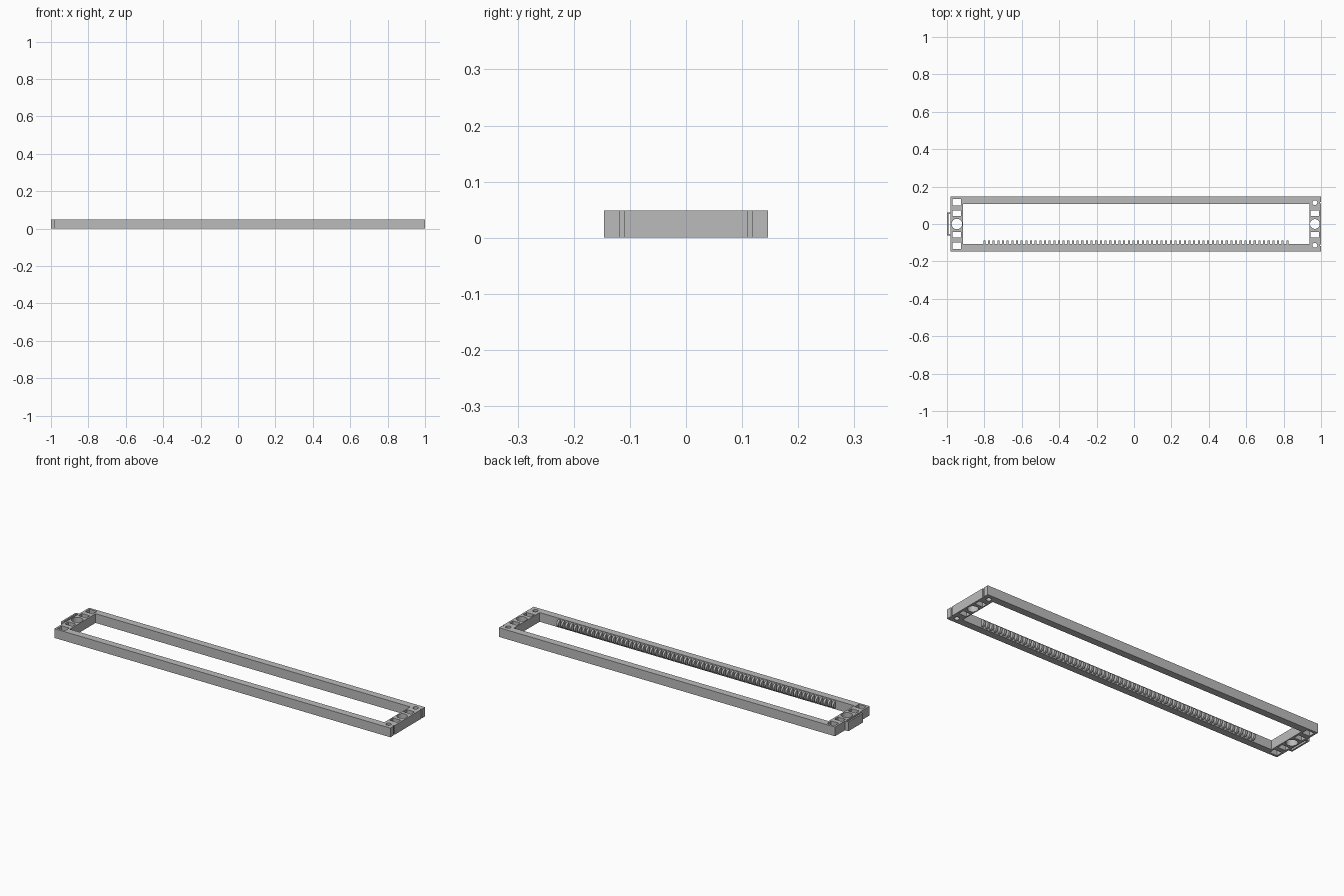
import bpy, bmesh, math

HEIGHT = 0.049
HALF_DEPTH = 0.146     # half of the outer frame in y
INNER_DEPTH = 0.108    # half of the opening in y
LEFT_END, RIGHT_END = 1.0, -0.98

cube = bpy.data.objects.get("Cube")
if cube:
    bpy.data.objects.remove(cube, do_unlink=True)

grey = bpy.data.materials.new("plain grey")
grey.use_nodes = True
grey.diffuse_color = (0.5, 0.5, 0.5, 1)
grey.node_tree.nodes["Principled BSDF"].inputs["Base Color"].default_value = grey.diffuse_color


def rectangle(x0, x1, y0, y1):
    return [(x0, y0), (x1, y0), (x1, y1), (x0, y1)]


def centred(x, y, width, depth):
    return rectangle(x - width / 2, x + width / 2, y - depth / 2, y + depth / 2)


def circle(x, y, radius, sides=32):
    steps = [2 * math.pi * i / sides for i in range(sides)]
    return [(x + radius * math.cos(a), y + radius * math.sin(a)) for a in steps]


def extrude_plate(name, loops):
    """Outer outline first, then holes, raised from the ground to HEIGHT."""
    curve = bpy.data.curves.new(name, "CURVE")
    curve.dimensions = "2D"
    curve.fill_mode = "BOTH"
    curve.extrude = HEIGHT / 2
    for loop in loops:
        spline = curve.splines.new("POLY")
        spline.points.add(len(loop) - 1)
        for point, (x, y) in zip(spline.points, loop):
            point.co = (x, y, HEIGHT / 2, 1)
        spline.use_cyclic_u = True
    obj = bpy.data.objects.new(name, curve)
    bpy.context.collection.objects.link(obj)
    obj.location.z = HEIGHT / 2
    bpy.ops.object.select_all(action="DESELECT")
    obj.select_set(True)
    bpy.context.view_layer.objects.active = obj
    bpy.ops.object.convert(target="MESH")
    obj = bpy.context.object
    bm = bmesh.new()
    bm.from_mesh(obj.data)
    bmesh.ops.remove_doubles(bm, verts=bm.verts, dist=0.0001)
    bmesh.ops.recalc_face_normals(bm, faces=bm.faces)
    # settle the plate exactly on the ground
    low = min(v.co.z for v in bm.verts)
    for v in bm.verts:
        v.co.z -= low
    bm.to_mesh(obj.data)
    bm.free()
    obj.location.z = 0
    obj.data.materials.clear()
    obj.data.materials.append(grey)
    bpy.ops.object.shade_smooth_by_angle(angle=math.radians(30))
    return obj


# Frame outline with two shallow grooves in its left end
outline = [(RIGHT_END, HALF_DEPTH), (RIGHT_END, -HALF_DEPTH), (LEFT_END, -HALF_DEPTH)]
for y in (-0.114, 0.114):
    for edge, x0, x1 in ((-0.004, LEFT_END, LEFT_END - 0.005),
                         (0.004, LEFT_END - 0.005, LEFT_END)):
        outline += [(x0, y + edge), (x1, y + edge)]
outline.append((LEFT_END, HALF_DEPTH))

# Opening and end holes
loops = [outline, rectangle(-0.915, 0.938, -INNER_DEPTH, INNER_DEPTH)]
loops += [circle(-0.947, 0, 0.028), circle(0.967, 0, 0.026)]
for side in (-1, 1):
    loops.append(centred(-0.947, side * 0.116, 0.045, 0.035))
    loops.append(centred(-0.947, side * 0.058, 0.045, 0.03))
    loops.append(centred(0.967, side * 0.058, 0.045, 0.03))
    loops.append(circle(0.967, side * 0.114, 0.013))
extrude_plate("frame", loops)

# Open bracket on the right end
bracket = [(RIGHT_END, -0.062), (-1, -0.062), (-1, 0.062), (RIGHT_END, 0.062),
           (RIGHT_END, 0.054), (-0.991, 0.054), (-0.991, -0.054), (RIGHT_END, -0.054)]
extrude_plate("end_bracket", [bracket])

# Row of rounded fins along the inside of the front rail
FINS, START, STOP, THICK = 66, -0.80, 0.82, 0.011
bm = bmesh.new()
for i in range(FINS):
    x = START + (STOP - START) * i / (FINS - 1)
    profile = []
    for k in range(13):
        a = math.pi * (k / 12 - 0.5)
        profile.append(bm.verts.new((x - THICK / 2,
                                     -INNER_DEPTH - 0.001 + 0.02 * math.cos(a),
                                     HEIGHT / 2 + 0.019 * math.sin(a))))
    face = bm.faces.new(profile)
    raised = bmesh.ops.extrude_face_region(bm, geom=[face], use_keep_orig=True)
    moved = [g for g in raised["geom"] if isinstance(g, bmesh.types.BMVert)]
    bmesh.ops.translate(bm, verts=moved, vec=(THICK, 0, 0))
bmesh.ops.recalc_face_normals(bm, faces=bm.faces)
mesh = bpy.data.meshes.new("rail_fins")
bm.to_mesh(mesh)
bm.free()
mesh.materials.append(grey)
fins = bpy.data.objects.new("rail_fins", mesh)
bpy.context.collection.objects.link(fins)
bpy.ops.object.select_all(action="DESELECT")
fins.select_set(True)
bpy.context.view_layer.objects.active = fins
bpy.ops.object.shade_smooth_by_angle(angle=math.radians(30))
